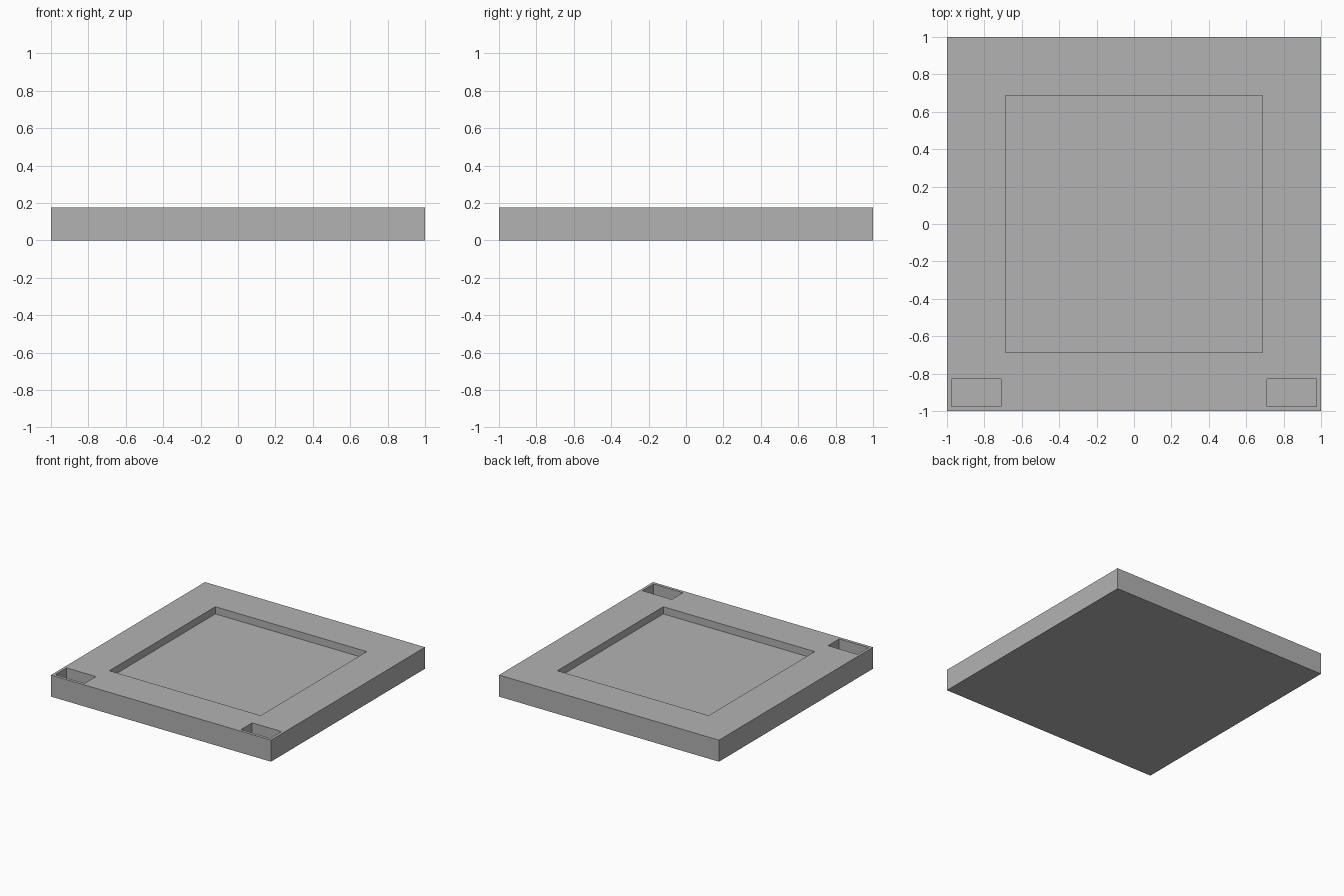
import bpy

if "Cube" in bpy.data.objects:
    bpy.data.objects.remove(bpy.data.objects["Cube"], do_unlink=True)

HEIGHT = 0.177

grey = bpy.data.materials.new("plain grey")
grey.use_nodes = True
colour = (0.448, 0.448, 0.448, 1)
grey.diffuse_color = colour
grey.node_tree.nodes["Principled BSDF"].inputs["Base Color"].default_value = colour


def box(name, low, high):
    """Box between two opposite corners."""
    centre = [(a + b) / 2 for a, b in zip(low, high)]
    bpy.ops.mesh.primitive_cube_add(size=1, location=centre)
    obj = bpy.context.object
    obj.name = name
    obj.scale = [b - a for a, b in zip(low, high)]
    bpy.ops.object.transform_apply(location=True, rotation=False, scale=True)
    obj.data.materials.append(grey)
    return obj


def cut(target, name, low, high, depth):
    """Sink a rectangular pocket into the top of the target."""
    cutter = box(name, (*low, HEIGHT - depth), (*high, HEIGHT + 0.1))
    cutter.hide_render = True
    mod = target.modifiers.new(name, "BOOLEAN")
    mod.operation = "DIFFERENCE"
    mod.solver = "EXACT"
    mod.object = cutter
    bpy.context.view_layer.objects.active = target
    bpy.ops.object.modifier_apply(modifier=mod.name)
    bpy.data.objects.remove(cutter, do_unlink=True)


# Square slab
slab = box("base_slab", (-1, -1, 0), (1, 1, HEIGHT))

# Shallow central tray
cut(slab, "tray_recess", (-0.688, -0.688), (0.688, 0.688), 0.059)

# Deeper pockets in the two front corners
for side, x0, x1 in (("right", -0.977, -0.71), ("left", 0.71, 0.977)):
    cut(slab, side + "_pocket", (x0, -0.975), (x1, -0.83), 0.118)
